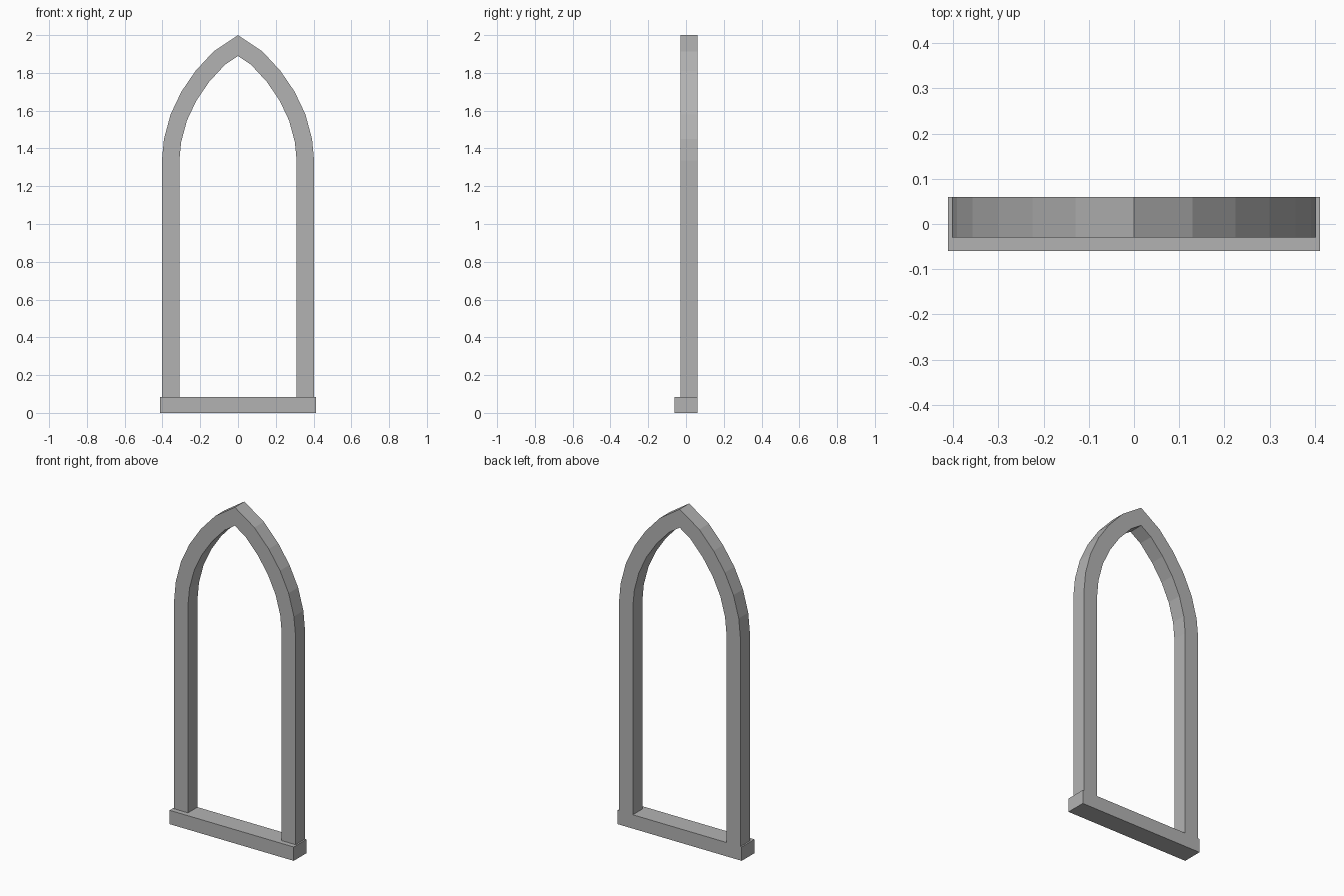
import bpy, bmesh
from mathutils import Vector

if "Cube" in bpy.data.objects:
    bpy.data.objects.remove(bpy.data.objects["Cube"])

stone = bpy.data.materials.new("grey_stone")
stone.diffuse_color = (0.45, 0.45, 0.45, 1)
stone.use_nodes = True
stone.node_tree.nodes["Principled BSDF"].inputs["Base Color"].default_value = stone.diffuse_color

SILL_TOP, BACK, FRONT, WIDTH = 0.083, 0.06, -0.03, 0.092


def finish(name, bm):
    bmesh.ops.recalc_face_normals(bm, faces=bm.faces)
    mesh = bpy.data.meshes.new(name)
    bm.to_mesh(mesh)
    bm.free()
    mesh.materials.append(stone)
    obj = bpy.data.objects.new(name, mesh)
    bpy.context.collection.objects.link(obj)


def inset(points, d):
    """Offset an open outline to its right with mitred corners."""
    result = []
    for i, p in enumerate(points):
        normals = []
        for a, b in zip(points[max(i - 1, 0):i + 1], points[max(i, 1):i + 2]):
            t = (b - a).normalized()
            normals.append(Vector((t.y, -t.x)))
        m = sum(normals, Vector((0, 0))).normalized()
        result.append(p + m * d / m.dot(normals[0]))
    return result


# Pointed arch frame: half outline, mirrored about the centre
half = [(-0.403, SILL_TOP), (-0.403, 1.335), (-0.392, 1.45), (-0.357, 1.58),
        (-0.30, 1.70), (-0.225, 1.81), (-0.13, 1.913), (0, 2.0)]
outer = [Vector(p) for p in half + [(-x, z) for x, z in half[-2::-1]]]
inner = inset(outer, WIDTH)

bm = bmesh.new()
rings = [[bm.verts.new((p.x, y, p.y)) for p in line]
         for line, y in ((outer, FRONT), (inner, FRONT), (inner, BACK), (outer, BACK))]
for k in range(4):
    a, b = rings[k], rings[(k + 1) % 4]
    for i in range(len(outer) - 1):
        bm.faces.new((a[i], a[i + 1], b[i + 1], b[i]))
for end in (0, -1):
    bm.faces.new([r[end] for r in rings])
finish("arch_frame", bm)

# Sill, flush with the frame at the back and projecting at the front
bm = bmesh.new()
bmesh.ops.create_cube(bm, size=1)
bmesh.ops.scale(bm, vec=(0.824, 0.12, SILL_TOP), verts=bm.verts)
bmesh.ops.translate(bm, vec=(0, 0, SILL_TOP / 2), verts=bm.verts)
finish("window_sill", bm)
